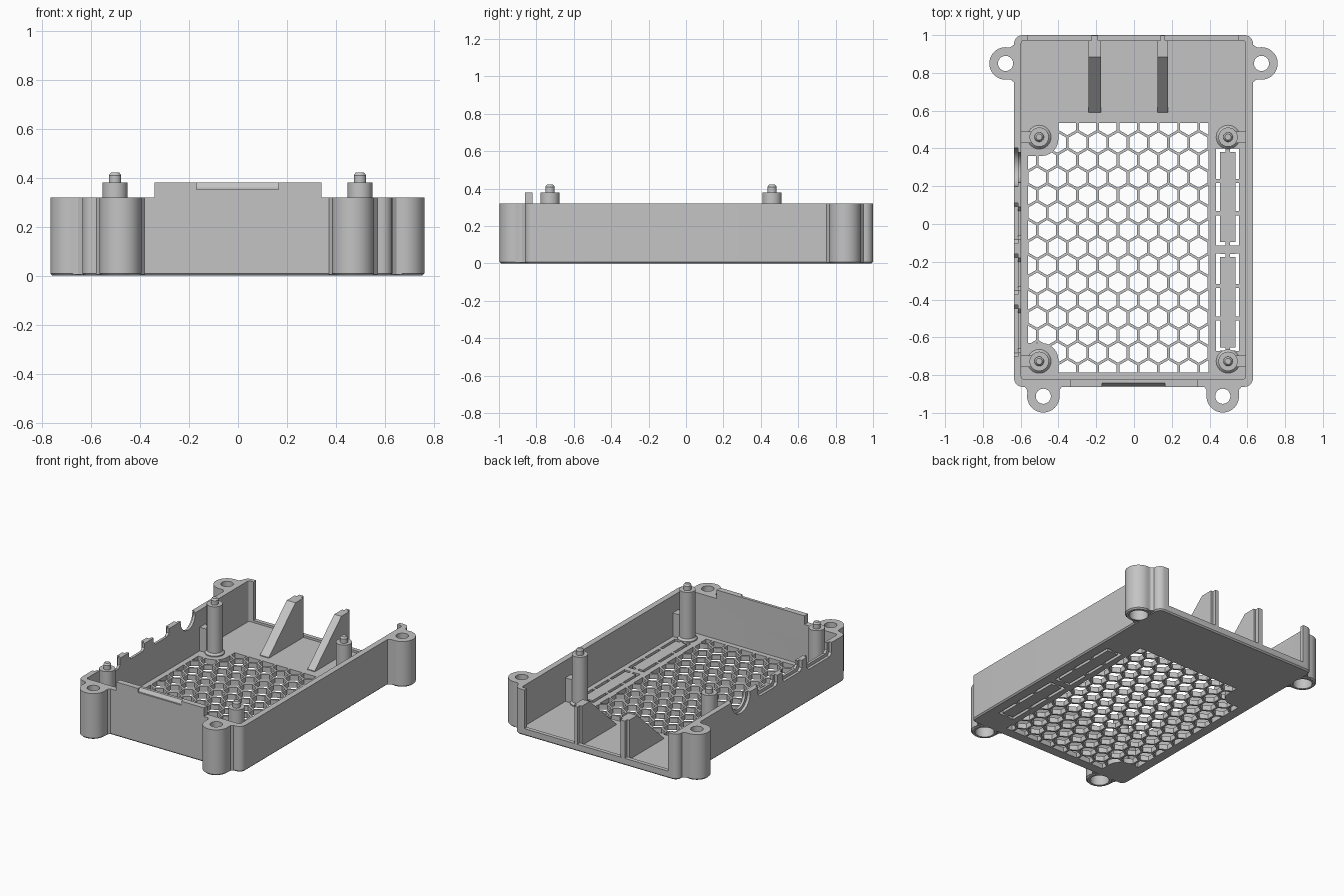
import bpy, bmesh, math
from mathutils import Vector

if "Cube" in bpy.data.objects:
    bpy.data.objects.remove(bpy.data.objects["Cube"], do_unlink=True)

grey = bpy.data.materials.new("plain grey plastic")
grey.use_nodes = True
colour = (0.55, 0.55, 0.55, 1)
grey.diffuse_color = colour
grey.node_tree.nodes["Principled BSDF"].inputs["Base Color"].default_value = colour

TOP, FLOOR = 0.32, 0.035


def finish(name, bm):
    bmesh.ops.recalc_face_normals(bm, faces=bm.faces)
    mesh = bpy.data.meshes.new(name)
    bm.to_mesh(mesh)
    bm.free()
    mesh.materials.append(grey)
    obj = bpy.data.objects.new(name, mesh)
    bpy.context.collection.objects.link(obj)
    return obj


def add_prism(bm, points, z0, z1, chamfer=0):
    """Extrude a flat outline from z0 to z1, optionally chamfering the bottom edge."""
    base = bm.faces.new([bm.verts.new((x, y, z0)) for x, y in points])
    edges = list(base.edges)
    new = bmesh.ops.extrude_face_region(bm, geom=[base], use_keep_orig=True)["geom"]
    bmesh.ops.translate(bm, vec=(0, 0, z1 - z0),
                        verts=[v for v in new if isinstance(v, bmesh.types.BMVert)])
    if chamfer:
        bmesh.ops.recalc_face_normals(bm, faces=bm.faces)
        bmesh.ops.bevel(bm, geom=edges, offset=chamfer, segments=1, affect='EDGES')


def prisms(name, outlines, z0, z1, chamfer=0):
    bm = bmesh.new()
    for points in outlines:
        add_prism(bm, points, z0, z1, chamfer)
    return finish(name, bm)


def rect(x0, x1, y0, y1):
    return [(x0, y0), (x1, y0), (x1, y1), (x0, y1)]


def ring(x, y, r, n=40, turn=0.0):
    return [(x + r * math.cos(turn + math.tau * i / n),
             y + r * math.sin(turn + math.tau * i / n)) for i in range(n)]


def rounded(x0, x1, y0, y1, r, n=6):
    corners = [(x1 - r, y1 - r), (x0 + r, y1 - r), (x0 + r, y0 + r), (x1 - r, y0 + r)]
    return [(cx + r * math.cos(math.pi / 2 * (k + i / n)),
             cy + r * math.sin(math.pi / 2 * (k + i / n)))
            for k, (cx, cy) in enumerate(corners) for i in range(n + 1)]


def side_profile(name, points, x0, x1):
    """Extrude a (y, z) outline along x."""
    bm = bmesh.new()
    face = bm.faces.new([bm.verts.new((x0, y, z)) for y, z in points])
    new = bmesh.ops.extrude_face_region(bm, geom=[face], use_keep_orig=True)["geom"]
    bmesh.ops.translate(bm, vec=(x1 - x0, 0, 0),
                        verts=[v for v in new if isinstance(v, bmesh.types.BMVert)])
    return finish(name, bm)


def boolean(target, tool, operation='DIFFERENCE', own=False):
    mod = target.modifiers.new("shape", 'BOOLEAN')
    mod.object, mod.operation, mod.solver, mod.use_self = tool, operation, 'EXACT', own
    graph = bpy.context.evaluated_depsgraph_get()
    mesh = bpy.data.meshes.new_from_object(target.evaluated_get(graph))
    target.modifiers.clear()
    target.data = mesh
    bpy.data.objects.remove(tool, do_unlink=True)


# Outer body and four screw lugs with flared necks
shell = prisms("case_shell", [rounded(-0.635, 0.63, -0.862, 1.0, 0.045)], 0, TOP, 0.009)
lugs = [(-0.68, 0.85, 1, 0), (0.675, 0.85, -1, 0), (-0.48, -0.912, 0, 1), (0.47, -0.912, 0, 1)]
for x, y, dx, dy in lugs:
    boolean(shell, prisms("lug", [ring(x, y, 0.086)], 0, TOP, 0.009), 'UNION')
    depth = (0.045 if dx else 0.052)
    neck = [(0, 0.084), (depth - 0.018, 0.086), (depth, 0.1), (depth + 0.02, 0.1)]
    neck += [(a, -b) for a, b in reversed(neck)]
    outline = [(x + a * dx + b * dy, y + a * dy + b * dx) for a, b in neck]
    boolean(shell, prisms("neck", [outline], 0.005, TOP), 'UNION')

# Raised tongue on the front wall, with a sloped finger notch
tongue = prisms("tongue", [rect(-0.34, 0.34, -0.862, -0.822)], 0.2, 0.38)
boolean(shell, tongue, 'UNION')
notch = [(-0.9, 0.352), (-0.855, 0.352), (-0.855, 0.36), (-0.838, 0.385), (-0.9, 0.385)]
boolean(shell, side_profile("notch", notch, -0.17, 0.165))

# Hollow inside and open back
boolean(shell, prisms("cavity", [rounded(-0.597, 0.59, -0.822, 0.972, 0.015)], FLOOR, 0.6))
boolean(shell, prisms("back_opening", [rect(-0.56, 0.55, 0.9, 1.1)], 0.05, 0.6))

# Screw holes, wider from below
boolean(shell, prisms("holes", [ring(x, y, 0.04) for x, y, *_ in lugs], -0.1, 0.6))
boolean(shell, prisms("counterbores", [ring(x, y, 0.061) for x, y, *_ in lugs], -0.1, 0.22))

# Connector openings in the right wall: one round, three square, each in a shallow recess
for x1, extra in ((-0.615, 0.022), (-0.55, 0)):
    arc = [(0.3 + y, 0.31 + z) for y, z in ring(0, 0, 0.08 + extra)]
    boolean(shell, side_profile("round_port", arc, -0.7, x1))
    for y0, y1, z in ((-0.08, 0.09, 0.27), (-0.35, -0.18, 0.27), (-0.68, -0.45, 0.25)):
        a, b, z = y0 - extra, y1 + extra, z - extra
        port = [(a, 0.4), (a, z + 0.02), (a + 0.02, z), (b - 0.02, z), (b, z + 0.02), (b, 0.4)]
        boolean(shell, side_profile("square_port", port, -0.7, x1))

# Honeycomb vent, trimmed to a rectangle and kept clear of two standoffs
pitch, web = 0.107, 0.014
row = pitch * math.sqrt(3) / 2
cells = [ring(-0.085 + pitch * (i + 0.5 * (j % 2)), -0.125 + row * j,
              (pitch - web) / math.sqrt(3), 6, math.pi / 6)
         for j in range(-8, 9) for i in range(-6, 6)]
vent = prisms("vent", cells, -0.05, 0.1)
boolean(vent, prisms("vent_area", [rect(-0.56, 0.395, -0.787, 0.535)], -0.04, 0.09), 'INTERSECT')
for y, out in ((0.46, 1), (-0.73, -1)):
    keep = rounded(-0.7, -0.4, y - 0.1 - (0.2 if out < 0 else 0),
                   y + 0.1 + (0.2 if out > 0 else 0), 0.09)
    boolean(vent, prisms("keep_clear", [keep], -0.2, 0.2))
boolean(shell, vent)

# Knock-out panels: narrow gaps around two plates held by bridges
gaps = []
for y0, y1 in ((-0.115, 0.4), (-0.672, -0.157)):
    third = (y1 - y0) / 3
    for x in (0.435, 0.537):
        for k in range(3):
            a = y0 + third * k + (0.011 if k else 0)
            b = y0 + third * (k + 1) - (0.011 if k < 2 else 0)
            gaps.append(rect(x, x + 0.02, a, b))
    for x0, x1 in ((0.445, 0.485), (0.507, 0.547)):
        gaps += [rect(x0, x1, y0 + 0.001, y0 + 0.019), rect(x0, x1, y1 - 0.019, y1 - 0.001)]
boolean(shell, prisms("panel_gaps", gaps, -0.05, 0.1), own=True)
parts = [shell]

# Standoffs: flared foot, post and chamfered pin, spun from one profile
profile = [(0, 0.03), (0.063, 0.03), (0.063, 0.042), (0.051, 0.055), (0.051, 0.38),
           (0.025, 0.38), (0.025, 0.41), (0.016, 0.422), (0, 0.422)]
for side, x in (("right", -0.502), ("left", 0.498)):
    for end, y in (("back", 0.46), ("front", -0.727)):
        bm = bmesh.new()
        line = [bm.verts.new((r, 0, z)) for r, z in profile]
        edges = [bm.edges.new(pair) for pair in zip(line, line[1:])]
        bmesh.ops.spin(bm, geom=line + edges, axis=(0, 0, 1), cent=(0, 0, 0),
                       angle=math.tau, steps=32)
        bmesh.ops.remove_doubles(bm, verts=bm.verts, dist=0.0005)
        bmesh.ops.translate(bm, vec=Vector((x, y, 0)), verts=bm.verts)
        parts.append(finish(f"{end}_{side}_standoff", bm))
        # Brace joining the standoff to the wall
        wall = math.copysign(0.6, x)
        x0, x1 = sorted((x, wall))
        parts.append(prisms(f"{end}_{side}_brace", [rect(x0, x1, y - 0.03, y + 0.03)], 0.03, 0.2))

# Sloped fins at the back, each with a narrower rear edge
slope = [(0.59, 0.03), (0.972, 0.03), (0.972, 0.31), (0.885, 0.31), (0.59, 0.04)]
for side, x0, x1 in (("right", -0.242, -0.175), ("left", 0.125, 0.18)):
    parts.append(side_profile(f"{side}_fin", slope, x0, x1))
    parts.append(prisms(f"{side}_fin_edge", [rect(x0 + 0.016, x1 - 0.016, 0.96, 0.999)], 0.03, 0.31))

# Smooth the round surfaces, keep the edges crisp
bpy.ops.object.select_all(action='DESELECT')
for part in parts:
    part.select_set(True)
bpy.context.view_layer.objects.active = shell
bpy.ops.object.shade_smooth_by_angle(angle=math.radians(30))
